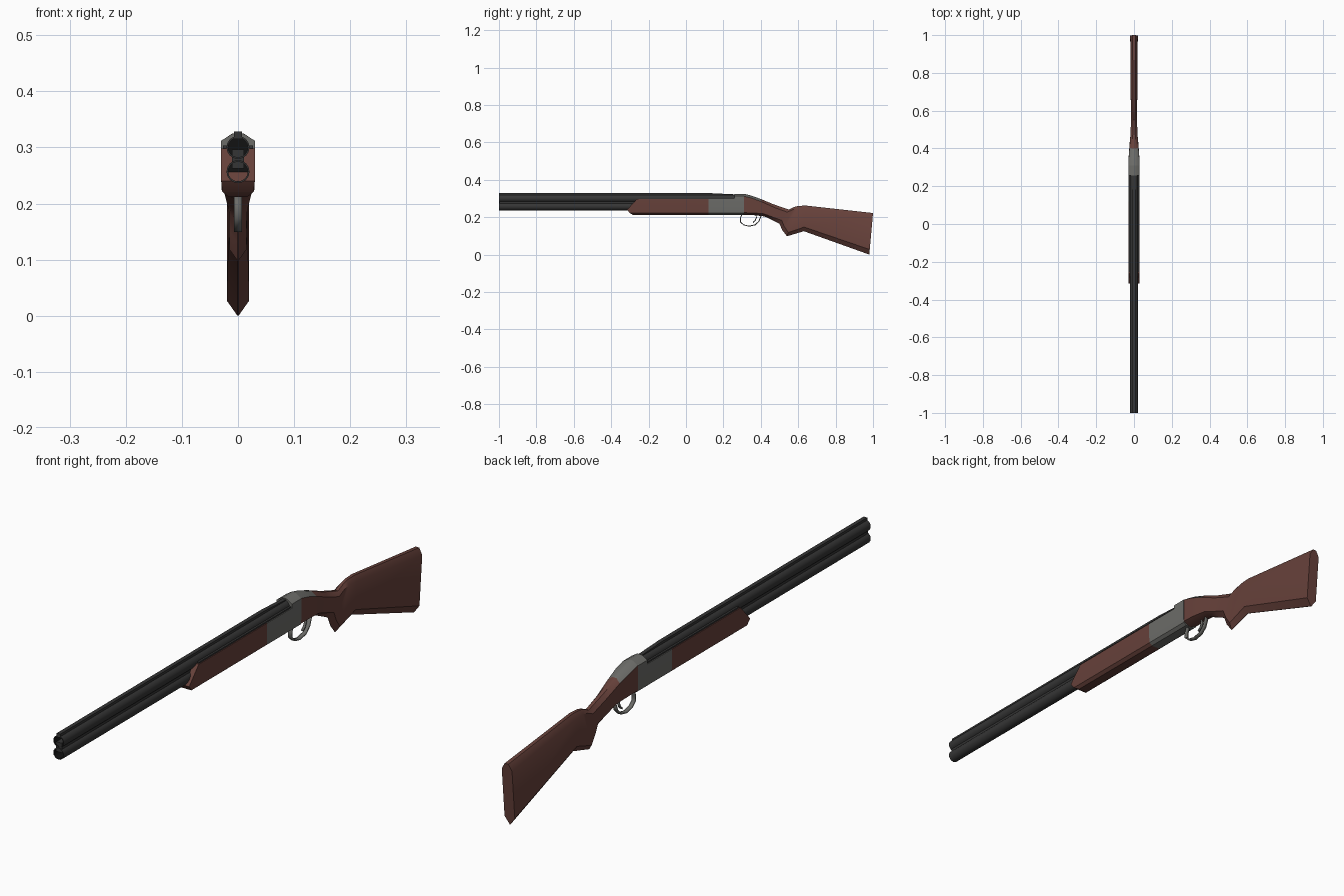
import bpy, bmesh, math

if "Cube" in bpy.data.objects:
    bpy.data.objects.remove(bpy.data.objects["Cube"])


def material(name, rgb):
    m = bpy.data.materials.new(name)
    m.diffuse_color = (*rgb, 1)
    m.use_nodes = True
    m.node_tree.nodes["Principled BSDF"].inputs["Base Color"].default_value = m.diffuse_color
    return m


WOOD = material("red brown wood", (0.135, 0.053, 0.043))
STEEL = material("grey steel", (0.15, 0.15, 0.14))
BLUED = material("dark barrel metal", (0.036, 0.036, 0.036))
BORE = material("black bore", (0.006, 0.006, 0.006))


def finish(name, bm, mats, angle=35):
    bmesh.ops.remove_doubles(bm, verts=bm.verts, dist=1e-5)
    bmesh.ops.recalc_face_normals(bm, faces=bm.faces)
    me = bpy.data.meshes.new(name)
    bm.to_mesh(me)
    bm.free()
    for m in mats:
        me.materials.append(m)
    ob = bpy.data.objects.new(name, me)
    bpy.context.collection.objects.link(ob)
    bpy.ops.object.select_all(action='DESELECT')
    ob.select_set(True)
    bpy.context.view_layer.objects.active = ob
    bpy.ops.object.shade_smooth_by_angle(angle=math.radians(angle))
    return ob


def loft(sections):
    """Skin right-half sections (bottom to top) mirrored across x = 0."""
    bm = bmesh.new()
    rings = []
    for half in sections:
        full = half + [(-x, y, z) for x, y, z in reversed(half)]
        rings.append([bm.verts.new(p) for p in full])
    n = len(rings[0])
    for a, b in zip(rings, rings[1:]):
        for i in range(n):
            j = (i + 1) % n
            bm.faces.new((a[i], a[j], b[j], b[i]))
    for r in (rings[0], rings[-1]):
        for i in range(n // 2 - 1):
            bm.faces.new((r[i], r[i + 1], r[n - 2 - i], r[n - 1 - i]))
    return bm


def bar(name, x, y0, y1, z0, z1, mat):
    return finish(name, loft([[(x, y, z0), (x, y, z1)] for y in (y0, y1)]), [mat])


def ribbon(name, path, half, thick, mat):
    bm = bmesh.new()
    pairs = [[bm.verts.new((s * half, y, z)) for s in (-1, 1)] for y, z in path]
    for a, b in zip(pairs, pairs[1:]):
        bm.faces.new((a[0], a[1], b[1], b[0]))
    ob = finish(name, bm, [mat])
    mod = ob.modifiers.new("thickness", 'SOLIDIFY')
    mod.thickness = thick
    mod.offset = 0


def barrel(name, zc, sides=16):
    bm = bmesh.new()
    rings = []
    for r, y in ((0.0205, 0.265), (0.0205, -1), (0.0175, -1), (0.0175, -0.3)):
        rings.append([bm.verts.new((r * math.cos(2 * math.pi * i / sides), y,
                                    zc + r * math.sin(2 * math.pi * i / sides)))
                      for i in range(sides)])
    for k, (a, b) in enumerate(zip(rings, rings[1:])):
        for i in range(sides):
            j = (i + 1) % sides
            bm.faces.new((a[i], a[j], b[j], b[i])).material_index = int(k == 2)
    bm.faces.new(rings[0])
    bm.faces.new(rings[-1]).material_index = 1
    finish(name, bm, [BLUED, BORE])


# Barrels, the web joining them and the flat seat above the fore-end
barrel("upper_barrel", 0.30)
barrel("lower_barrel", 0.257)
bar("barrel_web", 0.011, -0.997, 0.26, 0.262, 0.296, BLUED)
bar("barrel_seat", 0.027, -0.255, 0.262, 0.292, 0.303, BLUED)

# Sighting rib, dropping slightly towards the breech
finish("sighting_rib", loft([[(0.007, y, 0.315), (0.007, y, z)]
                             for y, z in ((-1, 0.328), (0.14, 0.328), (0.262, 0.322))]), [BLUED])

# Fore-end with a slanted nose
nose = (-0.283, -0.30, -0.315, -0.262)
outline = ((0.017, 0.212), (0.028, 0.221), (0.03, 0.24), (0.03, 0.298))
finish("fore_end", loft([[(x, y, z) for (x, z), y in zip(outline, nose)],
                         [(x, 0.12, z) for x, z in outline]]), [WOOD])

# Receiver body and the raised breech behind the barrels
finish("receiver", loft([[(x, y, z) for x, z in outline] for y in (0.12, 0.31)]), [STEEL])
finish("breech", loft([[(0.03, y, 0.29), (0.03, y, 0.312), (0.009, y, 0.325)]
                       for y in (0.258, 0.31)]), [STEEL])

# Stock: bottom y, bottom z, top y, top z, half width, lower and upper chamfers
stock = [
    (0.31, 0.212, 0.31, 0.325, 0.029, 0.012, 0.013),
    (0.36, 0.211, 0.35, 0.315, 0.028, 0.012, 0.013),
    (0.42, 0.204, 0.40, 0.297, 0.024, 0.014, 0.014),
    (0.47, 0.180, 0.47, 0.268, 0.019, 0.018, 0.015),
    (0.50, 0.165, 0.55, 0.241, 0.016, 0.018, 0.014),
    (0.515, 0.130, 0.58, 0.255, 0.015, 0.020, 0.014),
    (0.54, 0.098, 0.60, 0.260, 0.015, 0.020, 0.015),
    (0.63, 0.125, 0.64, 0.262, 0.017, 0.022, 0.018),
    (0.98, 0.000, 1.00, 0.222, 0.020, 0.027, 0.022),
]
sections = []
for yb, zb, yt, zt, w, c, d in stock:
    pts = [(w * 0.05, zb), (w, zb + c), (w, zt - d), (w * 0.35, zt)]
    sections.append([(x, yb + (yt - yb) * (z - zb) / (zt - zb), z) for x, z in pts])
bm = loft(sections)
bm.normal_update()
for f in bm.faces:  # steel tang on the upper faces nearest the breech
    c = f.calc_center_median()
    f.material_index = int(c.y < 0.40 and c.z > 0.29 and abs(f.normal.z) > 0.3)
finish("stock", bm, [WOOD, STEEL])

# Trigger guard and trigger
ribbon("trigger_guard", [(0.298, 0.214), (0.291, 0.195), (0.291, 0.174), (0.308, 0.159),
                         (0.337, 0.152), (0.37, 0.159), (0.39, 0.178), (0.402, 0.210)],
       0.007, 0.005, STEEL)
ribbon("trigger", [(0.375, 0.214), (0.376, 0.197), (0.370, 0.182), (0.358, 0.172)],
       0.004, 0.005, STEEL)
